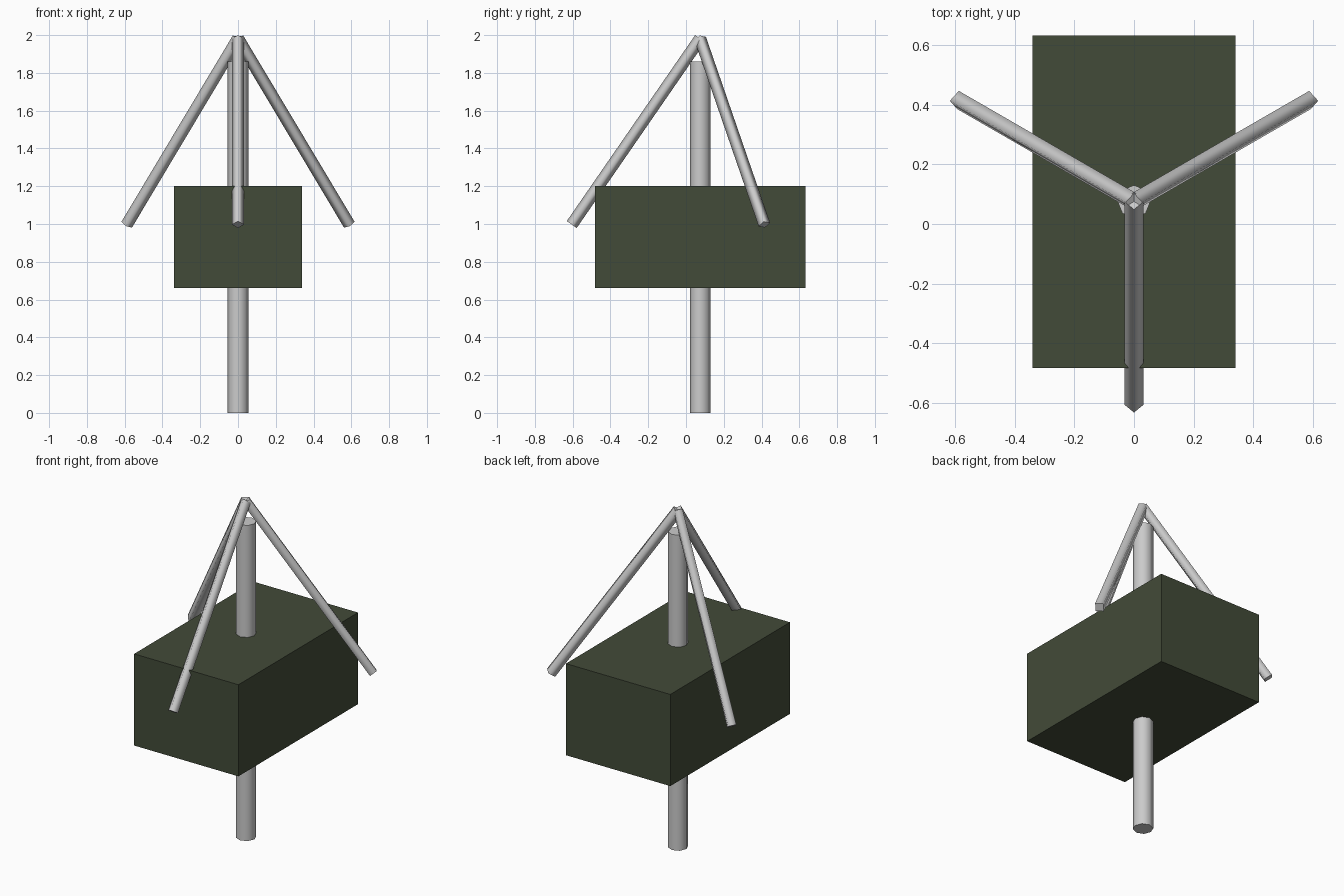
import bpy, math
from mathutils import Vector

if "Cube" in bpy.data.objects:
    bpy.data.objects.remove(bpy.data.objects["Cube"])

CY = 0.075  # shared centre line of pole, box and struts


def rod(name, start, end, radius, sides):
    """Cylinder between two points: smooth sides, flat caps."""
    start, end = Vector(start), Vector(end)
    axis = end - start
    bpy.ops.mesh.primitive_cylinder_add(vertices=sides, radius=radius, depth=axis.length,
                                        location=(start + end) / 2)
    ob = bpy.context.object
    ob.name = name
    ob.rotation_mode = 'QUATERNION'
    ob.rotation_quaternion = Vector((0, 0, 1)).rotation_difference(axis)
    for p in ob.data.polygons:
        p.use_smooth = abs(p.normal.z) < 0.5
    return ob


# Upright pole
rod("pole", (0, CY, 0), (0, CY, 1.86), 0.055, 8)

# Three sloping struts meeting above the pole
for name, angle in (("front_strut", -90), ("right_strut", 30), ("left_strut", 150)):
    a = math.radians(angle)
    foot = (0.68 * math.cos(a), CY + 0.68 * math.sin(a), 0.997)
    rod(name, foot, (0, CY, 1.982), 0.032, 4)

# Green box around the pole
bpy.ops.mesh.primitive_cube_add(size=1, location=(0, CY, 0.93))
box = bpy.context.object
box.name = "box"
box.scale = (0.68, 1.114, 0.54)
green = bpy.data.materials.new("dark_green")
green.diffuse_color = (0.055, 0.07, 0.04, 1)
green.use_nodes = True
green.node_tree.nodes["Principled BSDF"].inputs["Base Color"].default_value = green.diffuse_color
box.data.materials.append(green)
